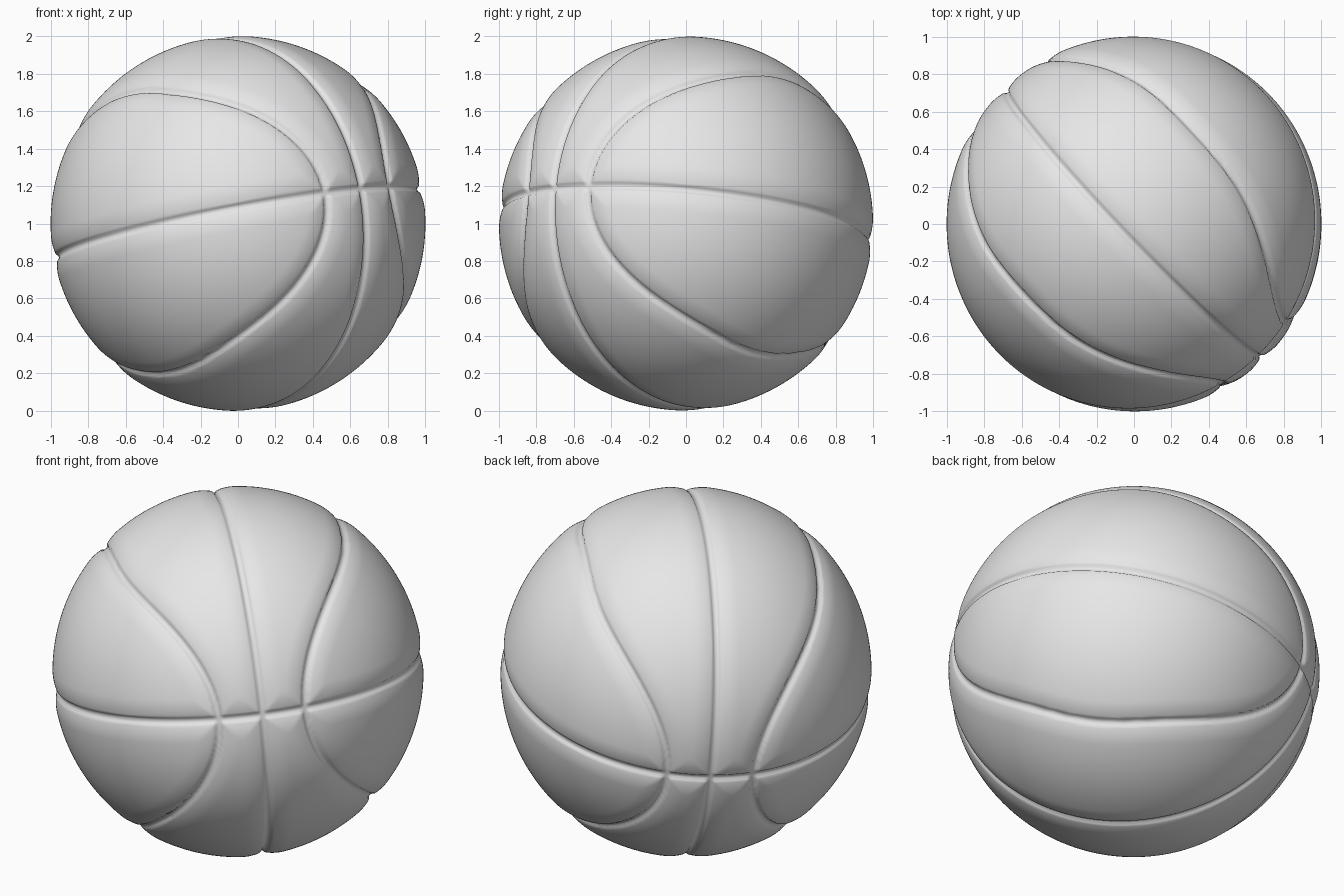
import bpy
import bmesh
from math import pi, tan, sin, cos, asin, atan2, sqrt, radians
from mathutils import Matrix, Vector

if "Cube" in bpy.data.objects:
    bpy.data.objects.remove(bpy.data.objects["Cube"], do_unlink=True)

SEGMENTS = 150       # grid divisions along each side of the ball
FLOOR = 0.0125       # half width of the seam floor
WALL = 0.021         # where the seam wall meets the panel
SHOULDER = 0.12      # where the panel is fully round again
DEPTH = 0.027
LIP = 0.014          # depth at the top of the wall


def lobe_distance(p):
    """Distance to the two curved seams that wave around the side axis."""
    phi = atan2(p.z, p.x)
    seam = 0.484 - 0.2 * cos(2 * phi) - 0.042 * cos(4 * phi)
    slope = 0.4 * sin(2 * phi) + 0.168 * sin(4 * phi)
    c = max(0.5, sqrt(max(0.0, 1 - p.y * p.y)))
    return abs(abs(p.y) - seam) / sqrt(c * c + (slope / c) ** 2)


def seam_distance(p):
    """Distance to the nearest seam: two great circles and the lobes."""
    return min(asin(min(1, abs(p.y))), asin(min(1, abs(p.z))), lobe_distance(p))


def groove(d):
    """Flat floor, steep wall, then a soft shoulder."""
    if d < FLOOR:
        return DEPTH
    if d < WALL:
        return DEPTH + (LIP - DEPTH) * (d - FLOOR) / (WALL - FLOOR)
    if d < SHOULDER:
        return LIP * ((SHOULDER - d) / (SHOULDER - WALL)) ** 2
    return 0.0


# Six grids form an even, all-quad sphere
bm = bmesh.new()
turns = [Matrix.Rotation(radians(a), 4, 'X') for a in (0, 90, 180, 270)]
turns += [Matrix.Rotation(radians(a), 4, 'Y') for a in (90, 270)]
for turn in turns:
    bmesh.ops.create_grid(bm, x_segments=SEGMENTS, y_segments=SEGMENTS, size=1,
                          matrix=turn @ Matrix.Translation((0, 0, 1)))
bmesh.ops.remove_doubles(bm, verts=bm.verts[:], dist=0.0005)

# Round the grids and press the seams in
for v in bm.verts:
    p = Vector([tan(c * pi / 4) for c in v.co]).normalized()
    v.co = p * (1 - groove(seam_distance(p)))
bmesh.ops.recalc_face_normals(bm, faces=bm.faces[:])
for f in bm.faces:
    f.smooth = True

mesh = bpy.data.meshes.new("ball")
bm.to_mesh(mesh)
bm.free()
ball = bpy.data.objects.new("ball", mesh)
bpy.context.collection.objects.link(ball)

# Tilt the seam pattern and stand the ball on the floor
u = Vector((0.67, -0.72, 0.19)).normalized()
w = Vector((-0.185, 0.088, 0.978))
w = (w - u * w.dot(u)).normalized()
tilt = Matrix((u, w.cross(u), w)).transposed().to_4x4()
mesh.transform(Matrix.Translation((0, 0, 1)) @ tilt)

# Plain grey skin
grey = bpy.data.materials.new("light grey")
grey.use_nodes = True
colour = (0.8, 0.8, 0.8, 1)
grey.diffuse_color = colour
grey.node_tree.nodes["Principled BSDF"].inputs["Base Color"].default_value = colour
mesh.materials.append(grey)
